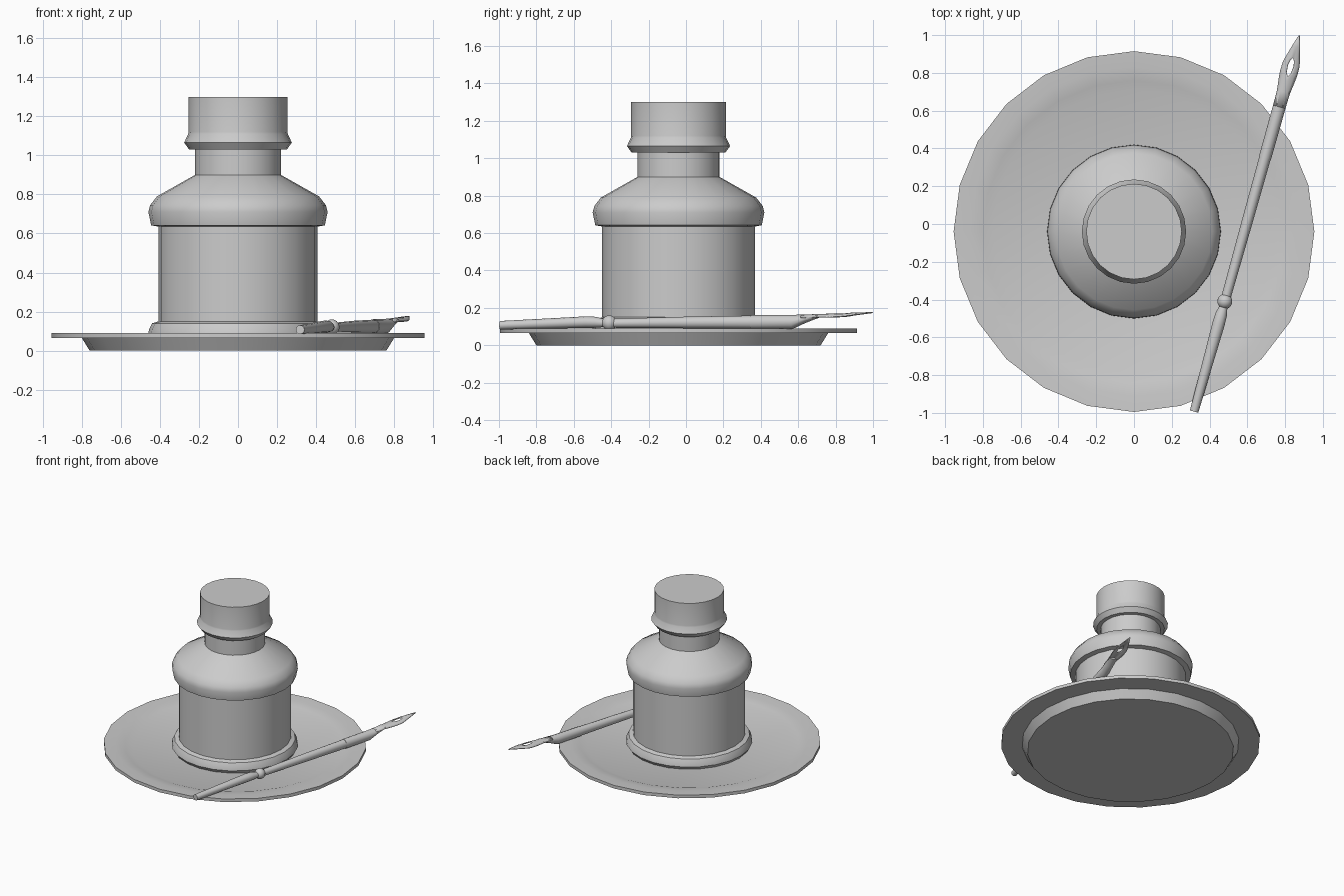
import bpy, bmesh
from math import sin, cos, pi, radians
from mathutils import Vector

if "Cube" in bpy.data.objects:
    bpy.data.objects.remove(bpy.data.objects["Cube"])

CY = -0.04          # centre of saucer and bottle in y


def finish(name, bm, angle=35):
    bmesh.ops.remove_doubles(bm, verts=bm.verts, dist=1e-5)
    bmesh.ops.recalc_face_normals(bm, faces=bm.faces)
    me = bpy.data.meshes.new(name)
    bm.to_mesh(me)
    bm.free()
    me.shade_smooth()
    me.set_sharp_from_angle(angle=radians(angle))
    ob = bpy.data.objects.new(name, me)
    bpy.context.collection.objects.link(ob)
    return ob


def skin(name, rings, angle=35):
    """Join rings of points with quads and cap both ends."""
    bm = bmesh.new()
    loops = [[bm.verts.new(p) for p in ring] for ring in rings]
    n = len(loops[0])
    for a, b in zip(loops, loops[1:]):
        for i in range(n):
            j = (i + 1) % n
            bm.faces.new((a[i], a[j], b[j], b[i]))
    bm.faces.new(loops[0])
    bm.faces.new(loops[-1])
    return finish(name, bm, angle)


def lathe(name, profile, n=24):
    return skin(name, [[(r * cos(2 * pi * i / n), CY + r * sin(2 * pi * i / n), z)
                        for i in range(n)] for r, z in profile])


# Pen axis runs diagonally across the saucer
ALONG = Vector((0.555, 1.985, 0)).normalized()
SIDE = Vector((ALONG.y, -ALONG.x, 0))


def axis(y, z):
    return Vector((0.318 + 0.2796 * (y + 0.993), y, z))


def pen_part(name, sections, n=12):
    """Sections are (y, z, half width, half height)."""
    return skin(name, [[axis(y, z) + SIDE * (w * cos(2 * pi * i / n)) + Vector((0, 0, h * sin(2 * pi * i / n)))
                        for i in range(n)] for y, z, w, h in sections])


# Saucer with a flat floor and a dished rim
lathe("saucer", [(0.76, 0), (0.80, 0.065), (0.955, 0.065), (0.955, 0.09),
                 (0.87, 0.086), (0.80, 0.077), (0.75, 0.06)])

# Bottle: rounded foot, straight body, bulging shoulder, neck
lathe("bottle", [(0.44, 0.055), (0.46, 0.085), (0.455, 0.11), (0.44, 0.14), (0.408, 0.15),
                 (0.408, 0.635), (0.445, 0.642), (0.459, 0.71), (0.45, 0.745), (0.415, 0.79),
                 (0.22, 0.90), (0.22, 1.04)])

# Stopper with a collar at its base
lathe("stopper", [(0.21, 1.03), (0.25, 1.03), (0.276, 1.065), (0.255, 1.11),
                  (0.253, 1.12), (0.253, 1.30)])

# Pen handle end
pen_part("pen_handle", [(-0.993, 0.107, 0.023, 0.023), (-0.75, 0.116, 0.028, 0.027),
                        (-0.53, 0.124, 0.033, 0.031), (-0.48, 0.123, 0.031, 0.029),
                        (-0.42, 0.118, 0.018, 0.018)])

# Ball joint
bm = bmesh.new()
bmesh.ops.create_uvsphere(bm, u_segments=14, v_segments=10, radius=0.04)
bmesh.ops.translate(bm, verts=bm.verts, vec=axis(-0.41, 0.12))
finish("pen_ball", bm)

# Pen shaft, then the ferrule cut away underneath towards the nib
pen_part("pen_shaft", [(-0.40, 0.118, 0.025, 0.024), (0.0, 0.122, 0.029, 0.031),
                       (0.36, 0.124, 0.031, 0.035)])
pen_part("pen_ferrule", [(0.35, 0.124, 0.033, 0.037), (0.57, 0.125, 0.034, 0.038),
                         (0.64, 0.142, 0.034, 0.022), (0.71, 0.156, 0.033, 0.009)])

# Nib: arched sheet with a slot, rows are (y, z, half width, hole half width, arch)
rows = [(0.62, 0.161, 0.032, 0, 0.014), (0.70, 0.164, 0.034, 0, 0.014),
        (0.76, 0.166, 0.042, 0, 0.016), (0.78, 0.167, 0.044, 0, 0.016),
        (0.80, 0.168, 0.046, 0.012, 0.016), (0.84, 0.169, 0.045, 0.016, 0.015),
        (0.865, 0.170, 0.041, 0.010, 0.013), (0.88, 0.171, 0.037, 0, 0.011),
        (0.94, 0.173, 0.020, 0, 0.005), (0.998, 0.175, 0.002, 0, 0)]
bm = bmesh.new()
for s in (-1, 1):
    grid = []
    for y, z, w, h, arch in rows:
        line = []
        for k in (0, 1 / 3, 2 / 3, 1):
            u = h + (w - h) * k
            line.append(bm.verts.new(axis(y, z - arch * (u / w) ** 2) + SIDE * (s * u)))
        grid.append(line)
    for a, b in zip(grid, grid[1:]):
        for i in range(3):
            bm.faces.new((a[i], a[i + 1], b[i + 1], b[i]))
nib = finish("pen_nib", bm)
mod = nib.modifiers.new("thickness", 'SOLIDIFY')
mod.thickness = 0.006
mod.offset = 0
